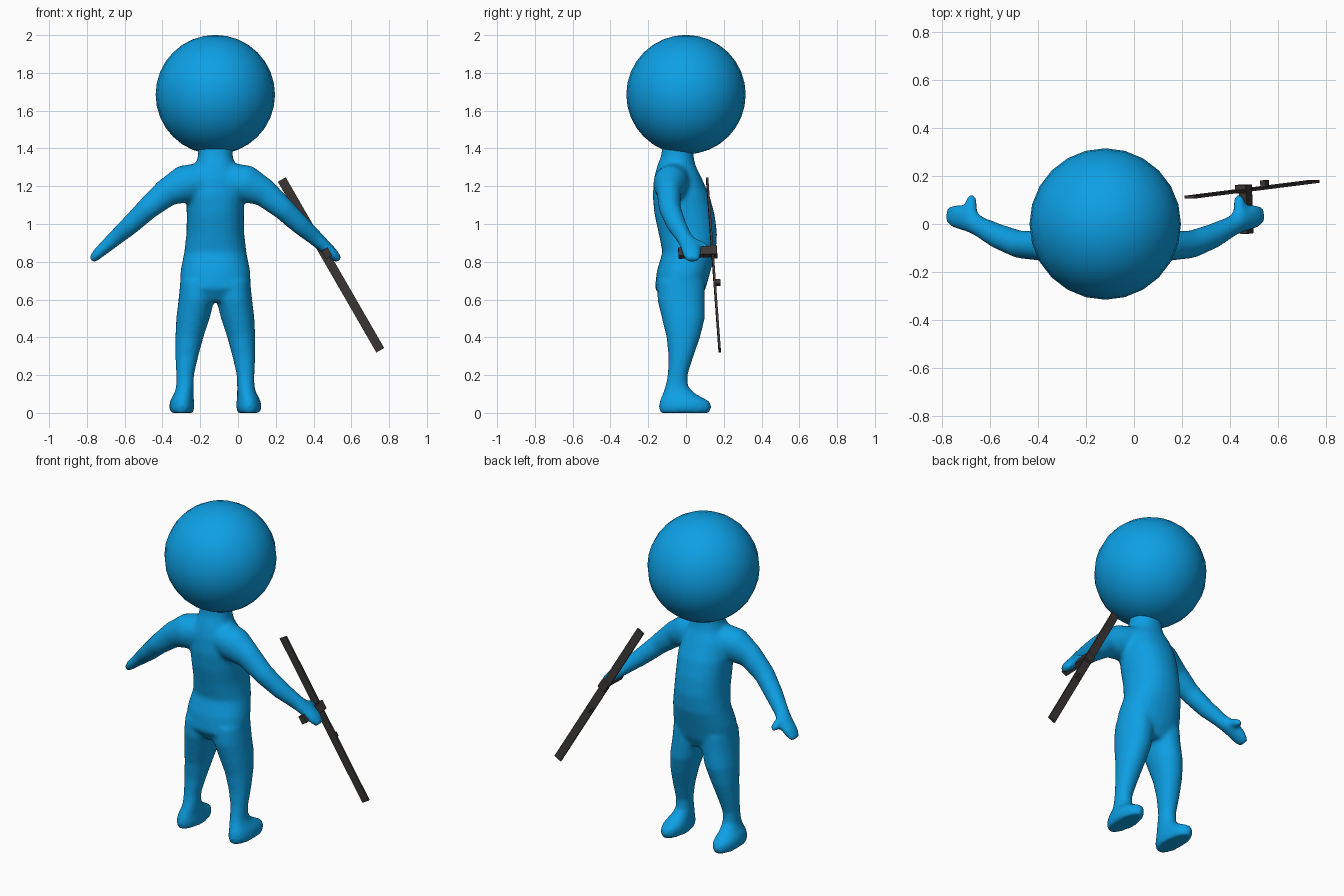
import bpy, bmesh, math
from mathutils import Vector, Matrix

old = bpy.data.objects.get("Cube")
if old:
    bpy.data.objects.remove(old, do_unlink=True)

BODY_X = -0.12  # the figure stands left of the centre; the bar fills the other side


def material(name, colour):
    m = bpy.data.materials.new(name)
    m.use_nodes = True
    m.diffuse_color = (*colour, 1)
    bsdf = next(n for n in m.node_tree.nodes if n.type == 'BSDF_PRINCIPLED')
    bsdf.inputs["Base Color"].default_value = (*colour, 1)
    bsdf.inputs["Roughness"].default_value = 0.6
    return m


blue = material("bright blue", (0.004, 0.35, 0.78))
dark = material("charcoal", (0.045, 0.038, 0.037))


def finish(name, bm, mat, location=(0, 0, 0)):
    bmesh.ops.recalc_face_normals(bm, faces=bm.faces)
    mesh = bpy.data.meshes.new(name)
    bm.to_mesh(mesh)
    bm.free()
    mesh.materials.append(mat)
    obj = bpy.data.objects.new(name, mesh)
    obj.location = location
    bpy.context.collection.objects.link(obj)
    return obj


def loft(bm, rings, sides=24, power=1.0):
    """Closed tube through rings of (centre, u axis, v axis)."""
    def sq(t):
        return math.copysign(abs(t) ** power, t)
    loops = []
    for c, u, v in rings:
        angles = [2 * math.pi * i / sides for i in range(sides)]
        loops.append([bm.verts.new(c + u * sq(math.cos(a)) + v * sq(math.sin(a))) for a in angles])
    for a, b in zip(loops, loops[1:]):
        for i in range(sides):
            j = (i + 1) % sides
            bm.faces.new((a[i], a[j], b[j], b[i]))
    bm.faces.new(loops[0])
    bm.faces.new(loops[-1])


def level_rings(rows, side=1):
    """Horizontal rings from rows of z, x min, x max, y min, y max."""
    return [(Vector((side * (x0 + x1) / 2, (y0 + y1) / 2, z)),
             Vector(((x1 - x0) / 2, 0, 0)), Vector((0, (y1 - y0) / 2, 0)))
            for z, x0, x1, y0, y1 in rows]


def limb_rings(rows, side):
    """Rings square to a path, from rows of x, y, z, depth radius, thickness."""
    pts = [Vector((side * r[0], r[1], r[2])) for r in rows]
    rings = []
    for i, p in enumerate(pts):
        t = (pts[min(i + 1, len(pts) - 1)] - pts[max(i - 1, 0)]).normalized()
        ref = Vector((0, 1, 0)) if abs(t.y) < 0.8 else Vector((1, 0, 0))
        u = (ref - t * ref.dot(t)).normalized()
        rings.append((p, u * rows[i][3], t.cross(u) * rows[i][4]))
    return rings


# Torso and neck: z, half width, back, front
torso = [(.59, .13, -.12, .07), (.66, .188, -.165, .105), (.75, .185, -.155, .13),
         (.85, .165, -.125, .158), (.95, .153, -.145, .165), (1.05, .152, -.167, .152),
         (1.15, .155, -.177, .125), (1.25, .14, -.168, .08), (1.31, .105, -.152, .05),
         (1.36, .092, -.132, .04), (1.44, .09, -.122, .04)]
# Leg and foot: z, inner x, outer x, heel side, toe side
leg = [(0, .118, .237, -.138, .125), (.03, .11, .245, -.146, .136), (.06, .112, .24, -.141, .128),
       (.08, .115, .232, -.133, .09), (.105, .115, .217, -.122, .045), (.14, .115, .207, -.11, .012),
       (.2, .113, .207, -.097, .008), (.3, .09, .212, -.093, .04), (.4, .063, .212, -.103, .075),
       (.5, .03, .207, -.128, .1), (.6, .005, .195, -.152, .1), (.7, .0, .185, -.15, .1)]
# Arm and hand, then thumb: x, y, z, depth radius, thickness
arm = [(.05, -.06, 1.23, .1, .1), (.17, -.085, 1.21, .09, .1), (.26, -.09, 1.165, .065, .075),
       (.36, -.085, 1.08, .058, .06), (.45, -.05, .995, .052, .052), (.53, -.008, .925, .042, .042),
       (.575, .02, .885, .052, .036), (.62, .032, .845, .053, .03), (.655, .036, .808, .035, .02)]
thumb = [(.56, .02, .9, .028, .03), (.56, .07, .89, .026, .028),
         (.558, .105, .875, .022, .023), (.556, .122, .868, .012, .012)]

bm = bmesh.new()
loft(bm, level_rings([(z, -w, w, y0, y1) for z, w, y0, y1 in torso]), power=0.9)
for side in (-1, 1):
    loft(bm, level_rings(leg, side), power=0.95)
    loft(bm, limb_rings(arm, side))
    loft(bm, limb_rings(thumb, side), sides=12)
body = finish("body", bm, blue, (BODY_X, 0, 0))

# Fuse the limbs into one soft skin
skin = body.modifiers.new("fuse", 'REMESH')
skin.mode = 'VOXEL'
skin.voxel_size = 0.012
skin.use_smooth_shade = True
soft = body.modifiers.new("soften", 'SMOOTH')
soft.factor = 0.5
soft.iterations = 8

# Head
bm = bmesh.new()
bmesh.ops.create_uvsphere(bm, u_segments=24, v_segments=16, radius=0.316)
for f in bm.faces:
    f.smooth = True
finish("head", bm, blue, (BODY_X, 0, 1.685))

# Flat bar held beside the hand, with its grip, mount and knob
top, bottom = Vector((.232, .112, 1.235)), Vector((.753, .178, .332))
along = (bottom - top).normalized()
across = along.cross(Vector((0, 1, 0))).normalized()
depth = across.cross(along).normalized()
if depth.y < 0:
    depth, across = -depth, -across
frame = Matrix((across, depth, along)).transposed().to_4x4()


def bar_box(name, centre, size):
    bm = bmesh.new()
    bmesh.ops.create_cube(bm, size=1, matrix=frame @ Matrix.Diagonal((*size, 1)))
    return finish(name, bm, dark, centre)


bar_box("bar", (top + bottom) / 2, (.048, .012, (bottom - top).length))
bar_box("grip", (.468, .055, .85), (.036, .19, .048))
bar_box("grip_mount", (.457, .147, .853), (.05, .034, .055))
bar_box("knob", (.545, .168, .69), (.026, .028, .028))
